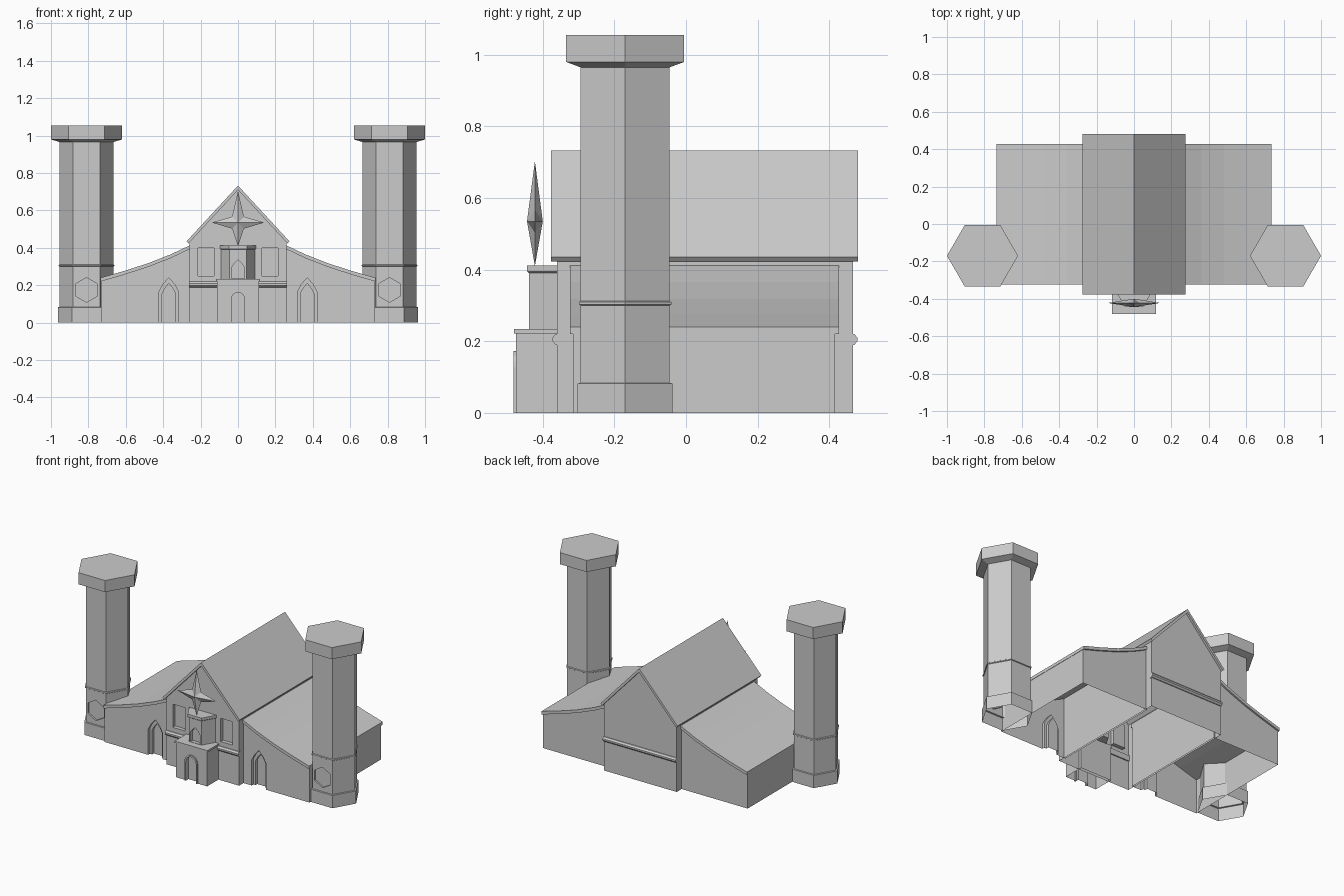
import bpy, bmesh
from math import sin, cos, pi

if "Cube" in bpy.data.objects:
    bpy.data.objects.remove(bpy.data.objects["Cube"])


def make(name, verts, faces):
    me = bpy.data.meshes.new(name)
    me.from_pydata(verts, [], faces)
    bm = bmesh.new()
    bm.from_mesh(me)
    bmesh.ops.recalc_face_normals(bm, faces=bm.faces)
    bm.to_mesh(me)
    bm.free()
    ob = bpy.data.objects.new(name, me)
    bpy.context.collection.objects.link(ob)
    return ob


def loft(name, rings):
    n = len(rings[0])
    faces = [list(range(n)), list(range((len(rings) - 1) * n, len(rings) * n))]
    for k in range(len(rings) - 1):
        for i in range(n):
            j = (i + 1) % n
            faces.append([k * n + i, k * n + j, k * n + n + j, k * n + n + i])
    return make(name, [v for r in rings for v in r], faces)


def prism(name, pts, y0, y1):
    """xz profile extruded along y"""
    return loft(name, [[(x, y, z) for x, z in pts] for y in (y0, y1)])


def beam(name, pts, x0, x1):
    """yz profile extruded along x"""
    return loft(name, [[(x, y, z) for y, z in pts] for x in (x0, x1)])


def rect(a, b, c, d):
    return [(a, c), (b, c), (b, d), (a, d)]


def hexes(name, cx, cy, levels):
    return loft(name, [[(cx + r * cos(i * pi / 3), cy + r * sin(i * pi / 3), z)
                        for i in range(6)] for r, z in levels])


def cut(ob, pts, y0, y1):
    c = prism("cutter", pts, y0, y1)
    m = ob.modifiers.new("cut", 'BOOLEAN')
    m.operation, m.solver, m.object = 'DIFFERENCE', 'EXACT', c
    bpy.context.view_layer.objects.active = ob
    bpy.ops.object.modifier_apply(modifier=m.name)
    bpy.data.objects.remove(c)


def open_bottom(ob):
    bm = bmesh.new()
    bm.from_mesh(ob.data)
    low = [f for f in bm.faces if all(v.co.z < 1e-4 for v in f.verts)]
    bmesh.ops.delete(bm, geom=low, context='FACES')
    bm.to_mesh(ob.data)
    bm.free()


def pointed(cx, w, z0, spring, apex):
    h = apex - spring
    half = [(w, z0), (w, spring), (w * .62, spring + h * .5)]
    return ([(cx + x, z) for x, z in half] + [(cx, apex)]
            + [(cx - x, z) for x, z in reversed(half)])


def rounded(w, z0, spring):
    return ([(w, z0)] + [(w * cos(i * pi / 8), spring + w * sin(i * pi / 8))
                         for i in range(9)] + [(-w, z0)])


# Nave with gable walls and recessed windows
nave = prism("nave_walls", [(-.26, 0), (.26, 0), (.26, .43), (0, .715), (-.26, .43)], -.36, .466)
for s in (-1, 1):
    cut(nave, rect(s * .171 - .043, s * .171 + .043, .25, .40), -.4, -.335)
open_bottom(nave)

# Nave roof
prism("nave_roof", [(-.275, .435), (0, .733), (.275, .435), (.265, .423), (0, .71), (-.265, .423)],
      -.377, .48)

# Cornices on both nave ends
for name, y, d in (("front_cornice", -.36, -1), ("back_cornice", .466, 1)):
    beam(name, [(y - d * .01, .187), (y + d * .004, .19), (y + d * .013, .2),
                (y + d * .013, .21), (y + d * .004, .22), (y - d * .01, .223)], -.262, .262)

# Side wings, sagging roofs, arches and towers
top = [(.25, .417), (.36, .365), (.48, .318), (.61, .276), (.735, .24)]
for s, side in ((-1, "left"), (1, "right")):
    under = [(s * x, z - .02) for x, z in top]
    wall = [(s * .25, 0)] + under[:-1] + [(s * .732, .221), (s * .732, 0)]
    wing = prism(side + "_wing_walls", wall, -.315, .416)
    arch = pointed(s * .37, .052, -.01, .165, .24)
    inner = pointed(s * .37, .036, -.01, .155, .21)
    cut(wing, arch, -.35, -.298)
    cut(wing, inner, -.35, -.28)
    open_bottom(wing)
    prism(side + "_wing_roof", [(s * x, z) for x, z in top] + under[::-1], -.324, .427)

    tower = hexes(side + "_tower", s * .81, -.17,
                  [(.153, 0), (.153, .082), (.1435, .084), (.1435, .30), (.149, .303),
                   (.149, .309), (.1435, .312), (.1435, .965), (.19, .98), (.19, 1.055)])
    plaque = [(s * .81 + .066 * sin(i * pi / 3), .175 + .066 * cos(i * pi / 3)) for i in range(6)]
    cut(tower, plaque, -.35, -.284)
    open_bottom(tower)

# Porch with a round-arched doorway
porch = prism("porch", rect(-.112, .112, 0, .225), -.475, -.34)
door = rounded(.036, -.01, .125)
cut(porch, door, -.5, -.455)
open_bottom(porch)
frame = prism("door_frame", rounded(.045, 0, .128), -.482, -.465)
cut(frame, door, -.5, -.45)
prism("porch_cap", rect(-.117, .117, .222, .234), -.48, -.34)

# Half-hexagon turret on the porch with a pointed niche
turret = hexes("turret", 0, -.36, [(.09, .23), (.09, .39), (.097, .395), (.097, .412)])
cut(turret, pointed(0, .035, .236, .295, .335), -.5, -.415)

# Four-pointed star finial
outline = []
for i in range(4):
    a = i * pi / 2
    long = (.14, .168, .14, .125)[i]
    outline.append((long * cos(a), -.422, .535 + long * sin(a)))
    outline.append((.045 * cos(a + pi / 4), -.422, .535 + .045 * sin(a + pi / 4)))
faces = [(i, (i + 1) % 8, c) for i in range(8) for c in (8, 9)]
make("star_finial", outline + [(0, -.444, .535), (0, -.4, .535)], faces)
